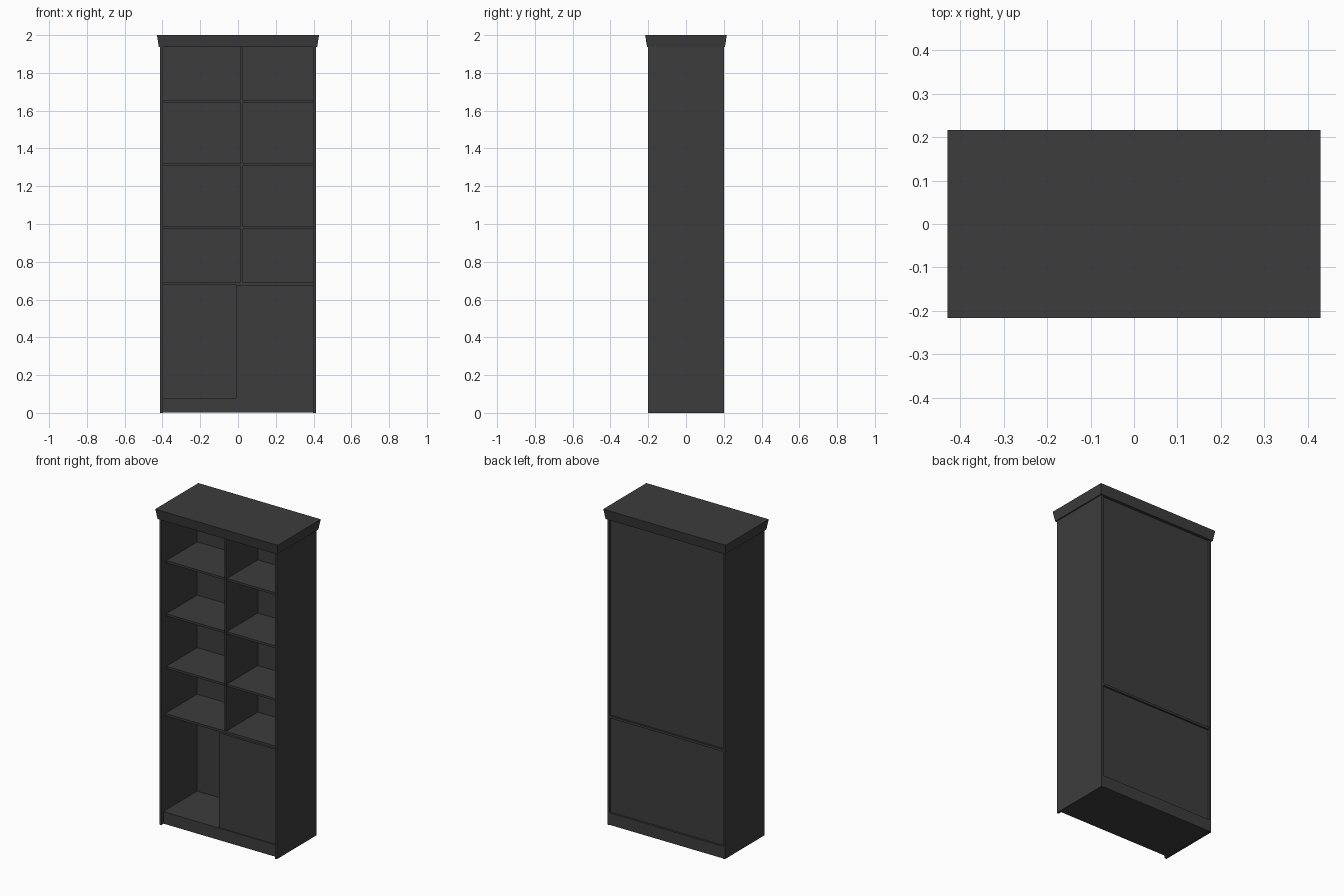
import bpy
import bmesh

cube = bpy.data.objects.get("Cube")
if cube:
    bpy.data.objects.remove(cube, do_unlink=True)

# Single dark painted finish
paint = bpy.data.materials.new("charcoal paint")
paint.use_nodes = True
color = (0.046, 0.046, 0.046, 1)
paint.diffuse_color = color
paint.node_tree.nodes["Principled BSDF"].inputs["Base Color"].default_value = color


def board(name, x, y, z, flare=0.0):
    """Box between (min, max) ranges; flare widens the upper face."""
    bm = bmesh.new()
    bmesh.ops.create_cube(bm, size=1)
    for v in bm.verts:
        sx, sy, sz = (1 if c > 0 else 0 for c in v.co)
        grow = flare * sz
        v.co = (x[sx] + grow * (2 * sx - 1), y[sy] + grow * (2 * sy - 1), z[sz])
    mesh = bpy.data.meshes.new(name)
    bm.to_mesh(mesh)
    bm.free()
    mesh.materials.append(paint)
    obj = bpy.data.objects.new(name, mesh)
    bpy.context.collection.objects.link(obj)
    return obj


OUTER, INNER = 0.412, 0.398
DEPTH = 0.2
BODY_TOP = 1.936
BASE_TOP = 0.078
SHELF_T = 0.014
DIVIDER = (0.014, 0.027)
BACK = 0.16
SHELF_FRONT = -0.15
MIDDLE = 0.685

# Carcass
board("right_side_panel", (-OUTER, -INNER), (-DEPTH, DEPTH), (0, BODY_TOP))
board("left_side_panel", (INNER, OUTER), (-DEPTH, DEPTH), (0, BODY_TOP))
board("plinth", (-INNER, INNER), (-0.18, DEPTH), (0.002, BASE_TOP))
board("back_panel", (-INNER, INNER), (BACK, 0.187), (BASE_TOP, BODY_TOP))

# Flared cornice
board("cornice", (-0.419, 0.419), (-0.206, 0.206), (BODY_TOP, 2), flare=0.01)

# Full-width shelf between the open section and the cupboard
board("middle_shelf", (-INNER, INNER), (SHELF_FRONT - 0.01, DEPTH - 0.002),
      (MIDDLE - SHELF_T / 2, MIDDLE + SHELF_T / 2))

# Upright divider and the shelves either side of it
board("divider", DIVIDER, (SHELF_FRONT - 0.007, BACK), (MIDDLE + SHELF_T / 2, BODY_TOP))
for i, z in enumerate((0.98, 1.313, 1.65)):
    span = (z - SHELF_T / 2, z + SHELF_T / 2)
    board(f"right_shelf_{i + 1}", (-INNER, DIVIDER[0]), (SHELF_FRONT, BACK), span)
    board(f"left_shelf_{i + 1}", (DIVIDER[1], INNER), (SHELF_FRONT, BACK), span)

# Cupboard door covering the left half
board("door", (-0.01, INNER), (-0.174, -0.16), (BASE_TOP, MIDDLE - SHELF_T / 2))
